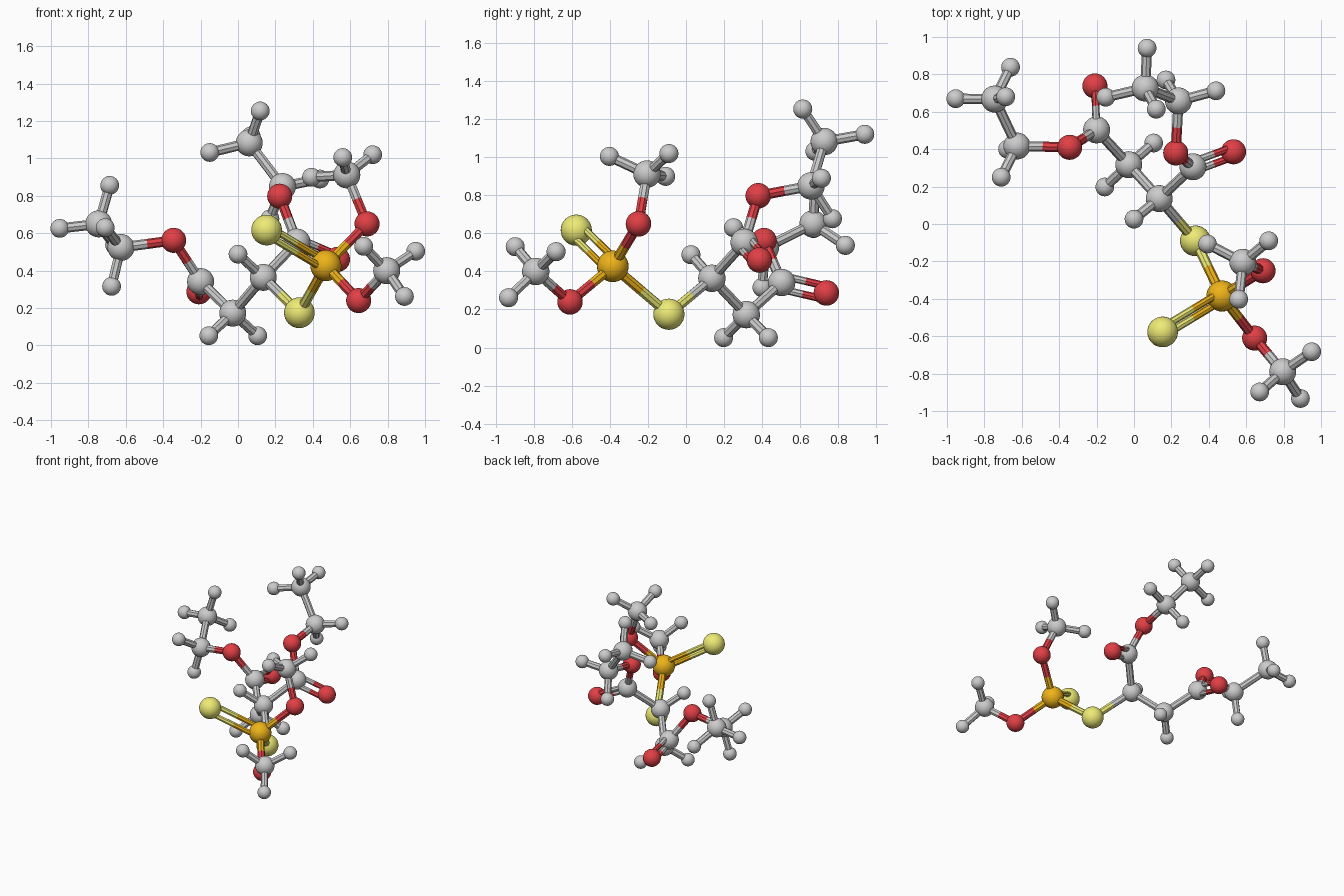
import bpy
from mathutils import Vector

if "Cube" in bpy.data.objects:
    bpy.data.objects.remove(bpy.data.objects["Cube"])

# Element styles: ball radius, name, colour (None = plain grey)
STYLE = {
    "C": (0.072, "carbon", None),
    "H": (0.05, "hydrogen", None),
    "O": (0.067, "oxygen", (0.75, 0.05, 0.06, 1)),
    "S": (0.082, "sulfur", (0.85, 0.83, 0.18, 1)),
    "P": (0.083, "phosphorus", (0.85, 0.45, 0.01, 1)),
}
MATS = {}
for key, (_, label, col) in STYLE.items():
    if col:
        MATS[key] = bpy.data.materials.new(label + "_colour")
        MATS[key].diffuse_color = col


def finish(obj, name, el):
    obj.name = name
    if el in MATS:
        obj.data.materials.append(MATS[el])


def ball(name, el, pos):
    bpy.ops.mesh.primitive_uv_sphere_add(segments=32, ring_count=16,
                                         radius=STYLE[el][0], location=pos)
    bpy.ops.object.shade_smooth()
    finish(bpy.context.object, name, el)


def rod(name, el, a, b, r):
    d = b - a
    bpy.ops.mesh.primitive_cylinder_add(vertices=8, radius=r, depth=d.length,
                                        location=(a + b) / 2)
    o = bpy.context.object
    o.rotation_euler = d.to_track_quat('Z', 'Y').to_euler()
    finish(o, name, el)


# Heavy atoms, with the positions of attached hydrogens
ATOMS = {
    "core_phosphorus": ("P", (.47, -.385, .427), []),
    "double_sulfur": ("S", (.153, -.577, .617), []),
    "bridge_sulfur": ("S", (.328, -.09, .175), []),
    "upper_oxygen": ("O", (.69, -.25, .65), []),
    "upper_methyl": ("C", (.582, -.205, .912),
                     [(.56, -.403, 1.005), (.72, -.09, 1.02), (.393, -.107, .90)]),
    "lower_oxygen": ("O", (.645, -.61, .24), []),
    "lower_methyl": ("C", (.795, -.79, .40),
                     [(.672, -.898, .53), (.95, -.683, .504), (.89, -.933, .262)]),
    "centre_carbon": ("C", (.135, .136, .364), [(0, .026, .488)]),
    "link_carbon": ("C", (-.028, .317, .173),
                    [(-.156, .198, .052), (.105, .433, .052)]),
    "left_carbonyl": ("C", (-.2, .503, .342), []),
    "left_double_oxygen": ("O", (-.209, .738, .287), []),
    "left_ester_oxygen": ("O", (-.344, .41, .562), []),
    "left_ethyl_inner": ("C", (-.626, .417, .524),
                         [(-.71, .25, .63), (-.676, .40, .316)]),
    "left_ethyl_outer": ("C", (-.745, .668, .65),
                         [(-.686, .68, .856), (-.953, .67, .626), (-.66, .838, .537)]),
    "right_carbonyl": ("C", (.315, .306, .553), []),
    "right_double_oxygen": ("O", (.532, .386, .46), []),
    "right_ester_oxygen": ("O", (.223, .38, .798), []),
    "right_ethyl_inner": ("C", (.238, .658, .85),
                          [(.438, .712, .89), (.171, .77, .677)]),
    "right_ethyl_outer": ("C", (.06, .727, 1.083),
                          [(.119, .614, 1.254), (-.151, .678, 1.032), (.07, .94, 1.121)]),
}
# Chains of bonded atoms
SINGLE = [
    "lower_methyl lower_oxygen core_phosphorus bridge_sulfur centre_carbon link_carbon left_carbonyl",
    "upper_methyl upper_oxygen core_phosphorus",
    "left_carbonyl left_ester_oxygen left_ethyl_inner left_ethyl_outer",
    "centre_carbon right_carbonyl right_ester_oxygen right_ethyl_inner right_ethyl_outer",
]
DOUBLE = [("core_phosphorus", "double_sulfur"), ("left_carbonyl", "left_double_oxygen"),
          ("right_carbonyl", "right_double_oxygen")]


def bond(n1, n2, double=False):
    (e1, p, _), (e2, q, _) = ATOMS[n1], ATOMS[n2]
    p, q = Vector(p), Vector(q)
    side = (q - p).cross(Vector((1, 0, 0))).normalized() * 0.035
    for s in ((-1, 1) if double else (0,)):
        a, b = p + side * s, q + side * s
        m = (a + b) / 2
        r = 0.02 if double else 0.027
        rod(n1 + "_bond", e1, a, m, r)
        rod(n2 + "_bond", e2, m, b, r)


# Balls and hydrogen bonds
for name, (el, pos, hs) in ATOMS.items():
    ball(name, el, pos)
    for h in hs:
        ball(name + "_hydrogen", "H", h)
        rod(name + "_hydrogen_bond", "H", Vector(pos), Vector(h), 0.027)

# Bonds between heavy atoms, split by colour at the middle
for chain in SINGLE:
    names = chain.split()
    for n1, n2 in zip(names, names[1:]):
        bond(n1, n2)
for n1, n2 in DOUBLE:
    bond(n1, n2, True)

for m in bpy.data.materials:
    if m.users and not m.is_grease_pencil:
        m.use_nodes = True
        m.node_tree.nodes["Principled BSDF"].inputs["Base Color"].default_value = m.diffuse_color
